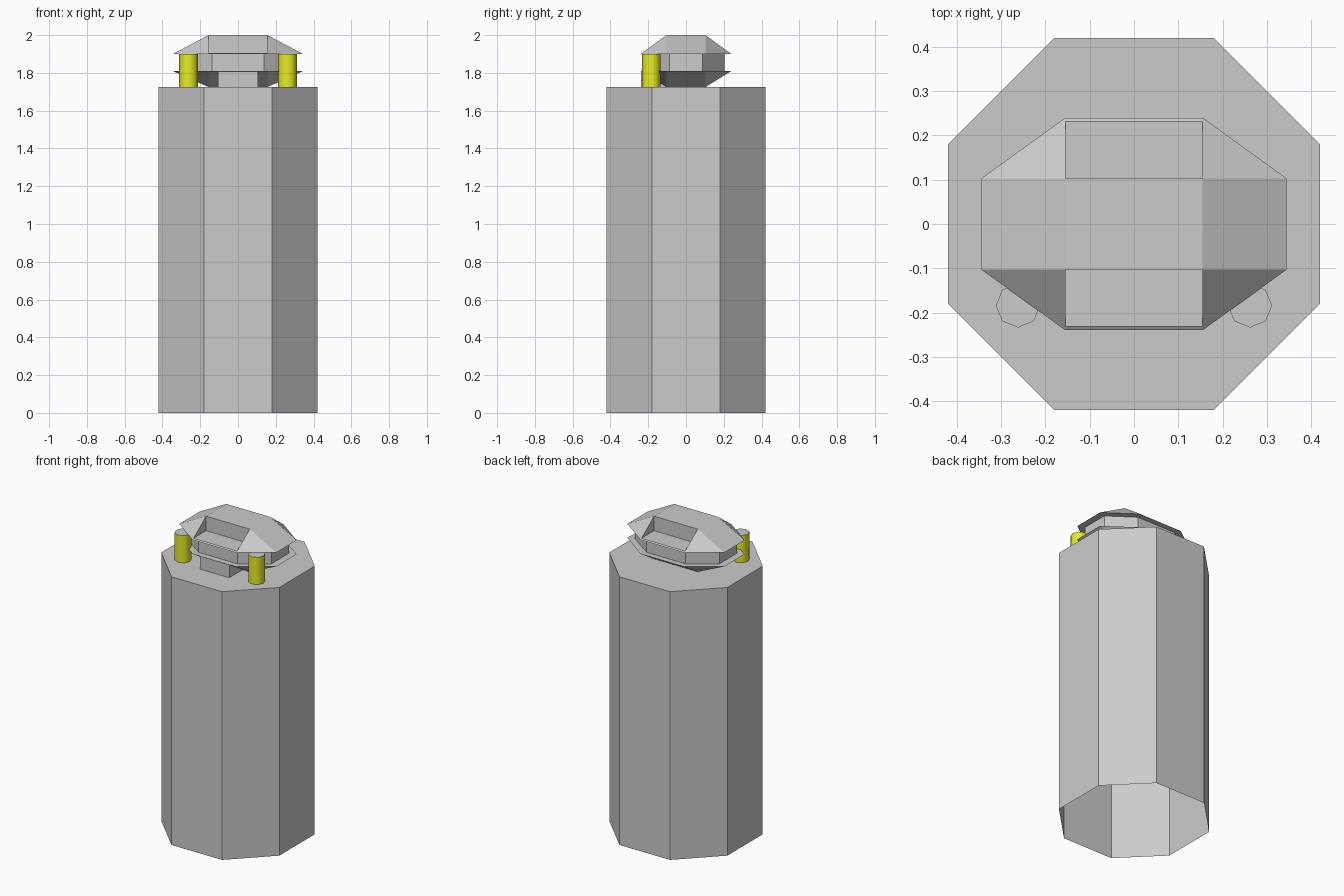
import bpy, bmesh, math

if "Cube" in bpy.data.objects:
    bpy.data.objects.remove(bpy.data.objects["Cube"])


def finish(bm, name):
    bmesh.ops.remove_doubles(bm, verts=bm.verts, dist=1e-5)
    bmesh.ops.recalc_face_normals(bm, faces=bm.faces)
    mesh = bpy.data.meshes.new(name)
    bm.to_mesh(mesh)
    bm.free()
    ob = bpy.data.objects.new(name, mesh)
    bpy.context.collection.objects.link(ob)
    return ob


def face(bm, pts):
    return bm.faces.new([bm.verts.new(p) for p in pts])


def octagon(x, y, cx, cy, z):
    # Rectangle x by y with cut corners at (cx, y) and (x, cy)
    return [(cx, -y, z), (x, -cy, z), (x, cy, z), (cx, y, z),
            (-cx, y, z), (-x, cy, z), (-x, -cy, z), (-cx, -y, z)]


def octagonal_prism(name, ring, height, bottom=True):
    bm = bmesh.new()
    top = [(x, y, z + height) for x, y, z in ring]
    for i in range(8):
        j = (i + 1) % 8
        face(bm, [ring[i], ring[j], top[j], top[i]])
    face(bm, top)
    if bottom:
        face(bm, ring)
    return finish(bm, name)


def hip_cap(name, z_rim, z_flat, recessed):
    # Octagonal rim sloping to a flat rectangle
    X, Y, cx, cy = 0.345, 0.24, 0.155, 0.103
    bm = bmesh.new()
    face(bm, octagon(X, Y, cx, cy, z_rim))
    face(bm, [(-cx, -cy, z_flat), (cx, -cy, z_flat),
              (cx, cy, z_flat), (-cx, cy, z_flat)])
    for s in (-1, 1):
        # End slope and its two corner triangles
        face(bm, [(s * X, -cy, z_rim), (s * X, cy, z_rim),
                  (s * cx, cy, z_flat), (s * cx, -cy, z_flat)])
        for t in (-1, 1):
            face(bm, [(s * X, t * cy, z_rim), (s * cx, t * Y, z_rim),
                      (s * cx, t * cy, z_flat)])
        # Long slope, either plain or cut into a step
        rim = [(-cx, s * Y, z_rim), (cx, s * Y, z_rim)]
        ridge = [(cx, s * cy, z_flat), (-cx, s * cy, z_flat)]
        if not recessed:
            face(bm, rim + ridge)
            continue
        yl = s * 0.231
        zl = z_rim + (z_flat - z_rim) * (Y - 0.231) / (Y - cy)
        lip = [(cx, yl, zl), (-cx, yl, zl)]
        inner = [(cx, s * cy, zl), (-cx, s * cy, zl)]
        face(bm, rim + lip)
        face(bm, lip + inner[::-1])
        face(bm, inner + ridge[::-1])
        for k in (0, 1):
            face(bm, [lip[k], inner[k], ridge[k]])
    return finish(bm, name)


BASE_TOP = 1.725

# Tall hollow body, open underneath
octagonal_prism("body", octagon(0.42, 0.42, 0.18, 0.18, 0), BASE_TOP, bottom=False)

# Head: flared lower collar, middle band, recessed roof
hip_cap("lower_collar", 1.81, BASE_TOP, recessed=False)
octagonal_prism("middle_band", octagon(0.30, 0.203, 0.138, 0.088, 1.81), 0.09)
hip_cap("roof", 1.90, 2.0, recessed=True)

# Block under the front of the collar
bpy.ops.mesh.primitive_cube_add(size=1, location=(0, -0.17, (BASE_TOP + 1.808) / 2))
block = bpy.context.object
block.name = "front_block"
block.scale = (0.21, 0.136, 1.808 - BASE_TOP)

# Yellow posts with grey ends
yellow = bpy.data.materials.new("yellow")
yellow.diffuse_color = (0.8, 0.85, 0.02, 1)
yellow.use_nodes = True
yellow.node_tree.nodes["Principled BSDF"].inputs["Base Color"].default_value = yellow.diffuse_color
grey = bpy.data.materials.new("grey")
grey.diffuse_color = (0.8, 0.8, 0.8, 1)
grey.use_nodes = True
grey.node_tree.nodes["Principled BSDF"].inputs["Base Color"].default_value = grey.diffuse_color
for side, label in ((-1, "left"), (1, "right")):
    bpy.ops.mesh.primitive_cylinder_add(
        vertices=8, radius=0.05, depth=1.90 - BASE_TOP,
        location=(side * 0.262, -0.184, (1.90 + BASE_TOP) / 2))
    post = bpy.context.object
    post.name = label + "_post"
    post.data.materials.append(yellow)
    post.data.materials.append(grey)
    for p in post.data.polygons:
        p.material_index = 1 if abs(p.normal.z) > 0.5 else 0
    bpy.ops.object.shade_smooth_by_angle(angle=math.radians(60))
